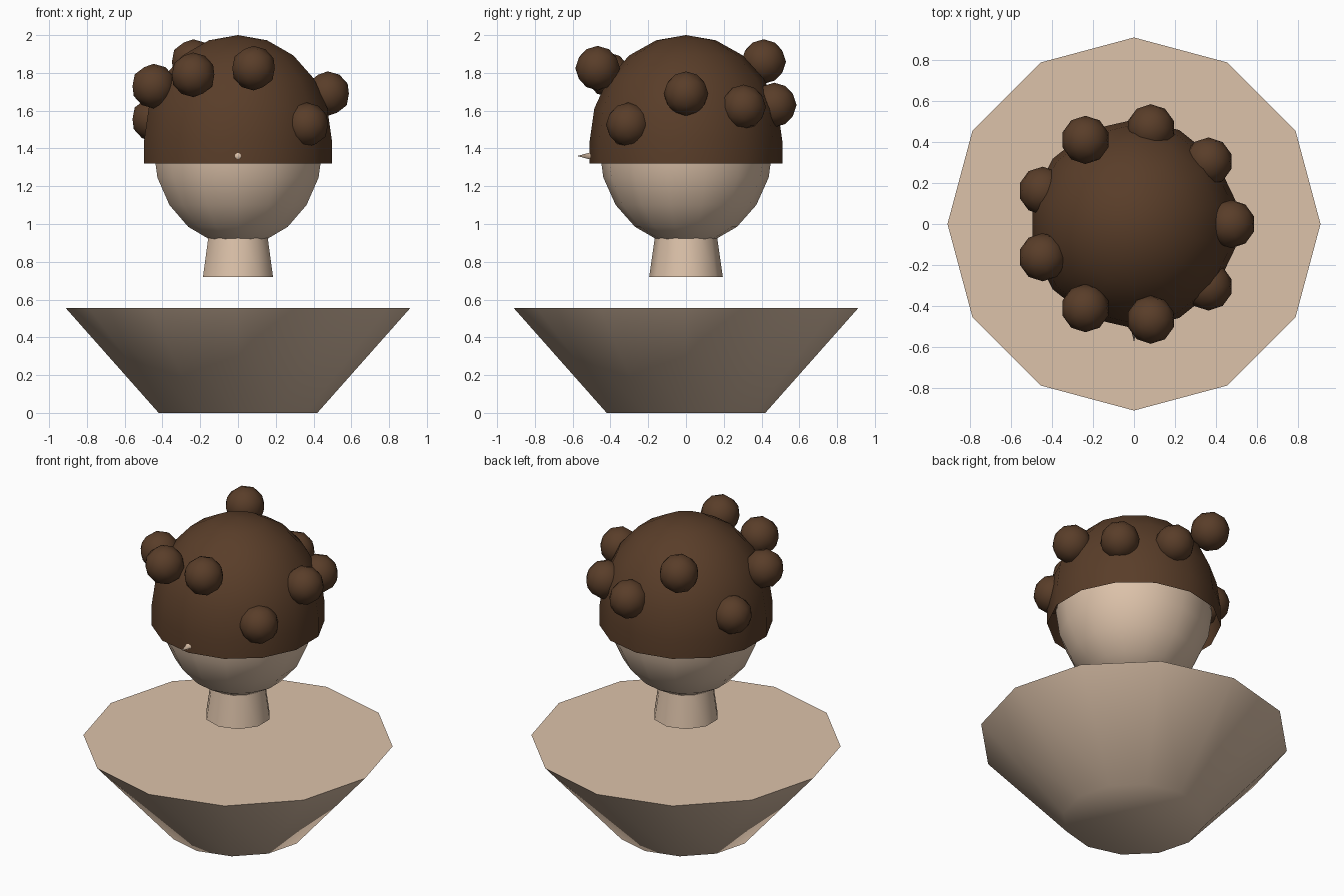
import bpy, bmesh, math
from mathutils import Matrix, Vector

if "Cube" in bpy.data.objects:
    bpy.data.objects.remove(bpy.data.objects["Cube"])


def material(name, rgb):
    m = bpy.data.materials.new(name)
    m.diffuse_color = (*rgb, 1)
    m.use_nodes = True
    m.node_tree.nodes["Principled BSDF"].inputs["Base Color"].default_value = m.diffuse_color
    return m


SKIN = material("skin", (0.72, 0.54, 0.40))
HAIR = material("dark_brown_hair", (0.10, 0.047, 0.022))


def finish(bm, name, mat, angle=50):
    """Turn a bmesh into a smooth object with sharp rims."""
    mesh = bpy.data.meshes.new(name)
    bm.to_mesh(mesh)
    bm.free()
    mesh.materials.append(mat)
    ob = bpy.data.objects.new(name, mesh)
    bpy.context.collection.objects.link(ob)
    bpy.ops.object.select_all(action='DESELECT')
    ob.select_set(True)
    bpy.context.view_layer.objects.active = ob
    bpy.ops.object.shade_smooth_by_angle(angle=math.radians(angle))
    return ob


def frustum(name, mat, sides, r0, r1, z0, z1):
    bm = bmesh.new()
    bmesh.ops.create_cone(bm, cap_ends=True, segments=sides, radius1=r0, radius2=r1,
                          depth=z1 - z0, matrix=Matrix.Translation((0, 0, (z0 + z1) / 2)))
    return finish(bm, name, mat)


def unit_ball():
    bm = bmesh.new()
    bmesh.ops.create_uvsphere(bm, u_segments=14, v_segments=10, radius=1)
    return bm


# flared bust and floating neck
frustum("bust", SKIN, 12, 0.42, 0.912, 0.0, 0.555)
frustum("neck", SKIN, 10, 0.195, 0.155, 0.72, 1.0)

# egg-shaped head
bm = unit_ball()
bmesh.ops.transform(bm, verts=bm.verts,
                    matrix=Matrix.Translation((0, 0, 1.406)) @ Matrix.Diagonal((0.46, 0.46, 0.52, 1)))
finish(bm, "head", SKIN)

# hair cap: open dome whose lowest ring drops straight down
bm = unit_ball()
bmesh.ops.delete(bm, geom=[v for v in bm.verts if v.co.z < -0.4], context='VERTS')
for v in bm.verts:
    low = v.co.z < -0.1
    if low:
        v.co.xy = v.co.xy.normalized()
    v.co = Vector((v.co.x * 0.51, v.co.y * 0.51, 1.32 if low else 1.44 + 0.56 * v.co.z))
finish(bm, "hair_cap", HAIR)

# nine curls, evenly spaced round the cap at varied heights
heights = (1.69, 1.62, 1.63, 1.86, 1.555, 1.73, 1.79, 1.825, 1.525)
for i, z in enumerate(heights):
    a = math.radians(40 * i)
    bm = bmesh.new()
    bmesh.ops.create_icosphere(
        bm, subdivisions=2, radius=0.118,
        matrix=Matrix.Translation((0.475 * math.cos(a), 0.475 * math.sin(a), z)))
    finish(bm, f"curl_{i + 1}", HAIR)

# small pointed nose poking through the hair
bm = bmesh.new()
bmesh.ops.create_cone(bm, cap_ends=True, segments=6, radius1=0.036, radius2=0, depth=0.137,
                      matrix=Matrix.Translation((0, -0.5085, 1.36)) @ Matrix.Rotation(math.pi / 2, 4, 'X'))
finish(bm, "nose", SKIN, 65)
